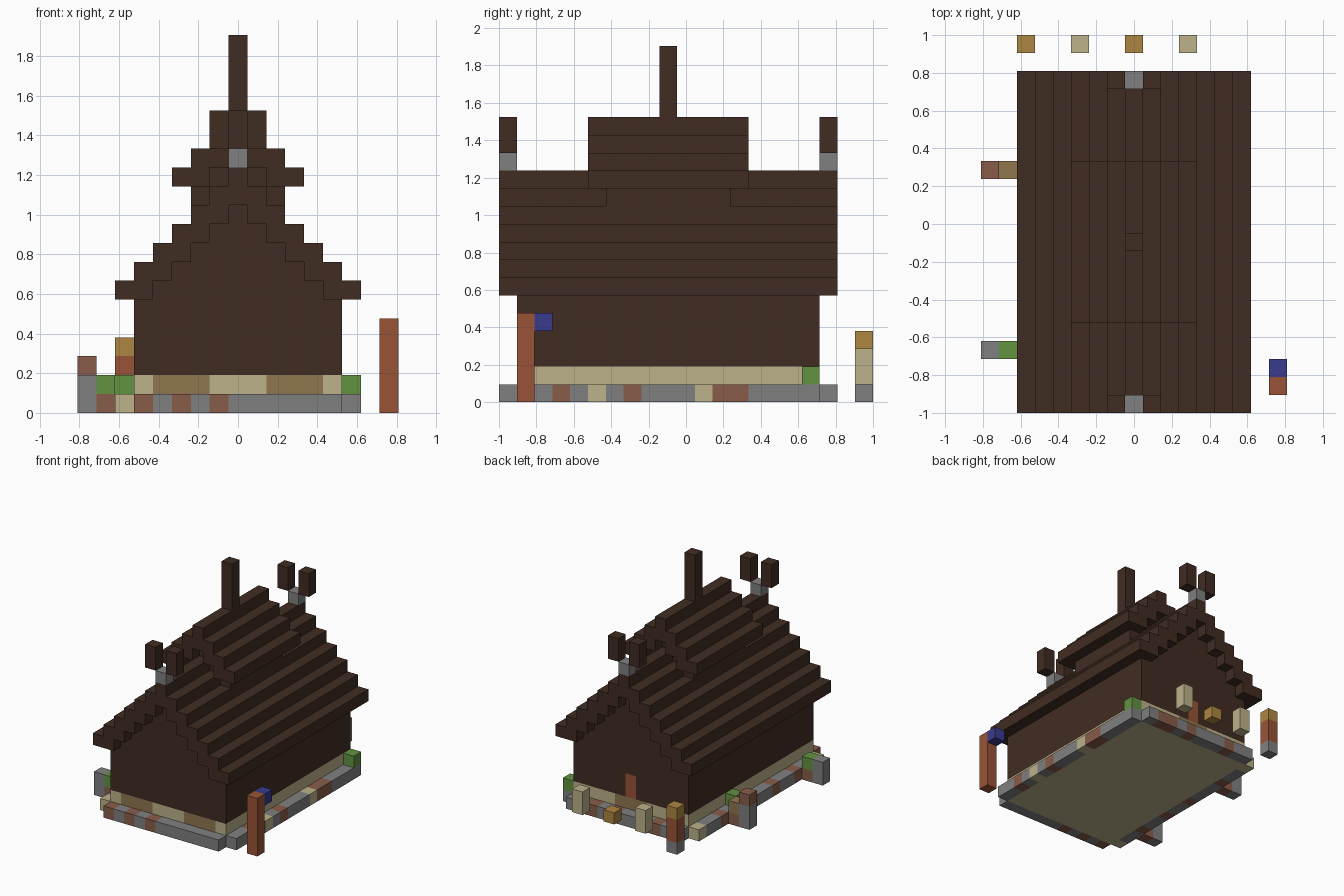
import bpy
import bmesh
from mathutils import Matrix, Vector

cube = bpy.data.objects.get("Cube")
if cube:
    bpy.data.objects.remove(cube, do_unlink=True)

U = 2 / 21                      # one block
ORIGIN = Vector((-8.5, -10.5, 0))


def srgb(r, g, b):
    lin = [((c / 255 + 0.055) / 1.055) ** 2.4 for c in (r, g, b)]
    return (*lin, 1)


def material(name, colour):
    m = bpy.data.materials.new(name)
    m.use_nodes = True
    m.diffuse_color = colour
    bsdf = next(n for n in m.node_tree.nodes if n.type == 'BSDF_PRINCIPLED')
    bsdf.inputs["Base Color"].default_value = colour
    bsdf.inputs["Roughness"].default_value = 0.9
    return m


MATS = {
    "dark": material("dark timber", srgb(64, 44, 34)),
    "tan": material("pale birch", srgb(188, 178, 138)),
    "oak": material("oak plank", srgb(144, 118, 78)),
    "brick": material("brick", srgb(136, 92, 74)),
    "stone": material("grey stone", srgb(128, 128, 128)),
    "wood": material("red wood", srgb(152, 84, 54)),
    "green": material("leaf green", srgb(98, 146, 64)),
    "gold": material("golden wood", srgb(174, 134, 66)),
    "blue": material("blue cloth", srgb(58, 58, 142)),
}
CODES = {"S": "stone", "R": "brick", "T": "tan", "O": "oak"}


def blocks(name, *parts):
    """Each part is (colour, first block corner, size in blocks)."""
    bm = bmesh.new()
    used = []
    for colour, start, size in parts:
        if colour not in used:
            used.append(colour)
        size = Vector(size)
        centre = (Vector(start) + ORIGIN + size / 2) * U
        mat = Matrix.Translation(centre) @ Matrix.Diagonal((*(size * U), 1))
        made = bmesh.ops.create_cube(bm, size=1, matrix=mat)
        for f in {f for v in made["verts"] for f in v.link_faces}:
            f.material_index = used.index(colour)
    mesh = bpy.data.meshes.new(name)
    bm.to_mesh(mesh)
    bm.free()
    for colour in used:
        mesh.materials.append(MATS[colour])
    obj = bpy.data.objects.new(name, mesh)
    bpy.context.collection.objects.link(obj)


def row(name, codes, start, axis):
    """A line of single blocks, one code letter each."""
    parts = []
    for n, c in enumerate(codes):
        p = list(start)
        p[axis] += n
        parts.append((CODES[c], p, (1, 1, 1)))
    blocks(name, *parts)


def mirrored(colour, i, j, k, size):
    """A box and its twin across the middle of the house."""
    return [(colour, (i, j, k), size), (colour, (17 - i - size[0], j, k), size)]


# Foundation stones around the floor
row("foundation_front", "RSRSRSSSSSS", (3, 0, 0), 0)
row("foundation_back", "SSRSSSRSRRS", (3, 18, 0), 0)
row("foundation_left", "SSRSTSRSSSTRRSSSS", (14, 1, 0), 1)
row("foundation_right", "TSSRSSRSSRSSSRSST", (2, 1, 0), 1)

# Floor and sill course
blocks("floor", ("tan", (3, 1, 0), (11, 17, 1)))
row("sill_front", "TOOOTTTOOOT", (3, 1, 1), 0)
row("sill_back", "TTTTOOOTTTT", (3, 17, 1), 0)
blocks("sill_sides", ("tan", (3, 2, 1), (11, 15, 1)))

# Timber walls with the gables stepping up under the roof
walls = [("dark", (3, 1, 2), (11, 16, 4)), ("wood", (8, 17, 2), (1, 1, 2)),
         ("dark", (8, 17, 4), (1, 1, 2))]
walls += mirrored("dark", 3, 17, 2, (5, 1, 4))
for n in range(5):
    walls.append(("dark", (4 + n, 1, 6 + n), (9 - 2 * n, 17, 1)))
blocks("walls_and_back_door", *walls)

# Main roof
roof = []
for n in range(5):
    roof += mirrored("dark", 2 + n, 0, 6 + n, (2, 19, 1))
roof.append(("dark", (7, 0, 11), (3, 19, 1)))
roof.append(("dark", (8, 0, 12), (1, 19, 1)))
blocks("main_roof", *roof)

# Raised middle roof on its neck
upper = mirrored("dark", 6, 6, 11, (1, 7, 1))
for n in range(2):
    upper += mirrored("dark", 5 + n, 5, 12 + n, (2, 9, 1))
upper += mirrored("dark", 7, 6, 12, (1, 7, 1))
upper += [("dark", (8, 6, 13), (1, 7, 1)), ("dark", (7, 5, 14), (3, 9, 1)),
          ("dark", (8, 5, 15), (1, 9, 1))]
blocks("upper_roof", *upper)
blocks("spire", ("dark", (8, 9, 16), (1, 1, 4)))

# Forked ornaments at both ends of the ridge
for name, j in (("front", 0), ("back", 18)):
    blocks(name + "_ridge_ornament", ("stone", (8, j, 13), (1, 1, 1)),
           *mirrored("dark", 7, j, 14, (1, 1, 2)))

# Banner post
blocks("banner_post", ("wood", (16, 1, 0), (1, 1, 5)), ("blue", (16, 2, 4), (1, 1, 1)))

# Pieces behind the house
blocks("back_corner_post", ("stone", (2, 20, 0), (1, 1, 1)),
       ("wood", (2, 20, 1), (1, 1, 2)), ("gold", (2, 20, 3), (1, 1, 1)))
for side, i in (("right", 5), ("left", 11)):
    blocks("back_post_" + side, ("tan", (i, 20, 1), (1, 1, 2)))
blocks("back_step", ("gold", (8, 20, 1), (1, 1, 1)))

# Side buttresses and shrubs
blocks("rear_buttress", ("stone", (0, 13, 0), (1, 1, 2)), ("brick", (0, 13, 2), (1, 1, 1)),
       ("brick", (1, 13, 0), (1, 1, 1)), ("oak", (1, 13, 1), (1, 1, 1)))
blocks("front_buttress", ("stone", (0, 3, 0), (1, 1, 2)), ("brick", (1, 3, 0), (1, 1, 1)),
       ("green", (1, 3, 1), (1, 1, 1)))
blocks("right_shrub", ("green", (2, 12, 1), (1, 1, 1)))
blocks("left_shrub", ("green", (14, 17, 1), (1, 1, 1)))
